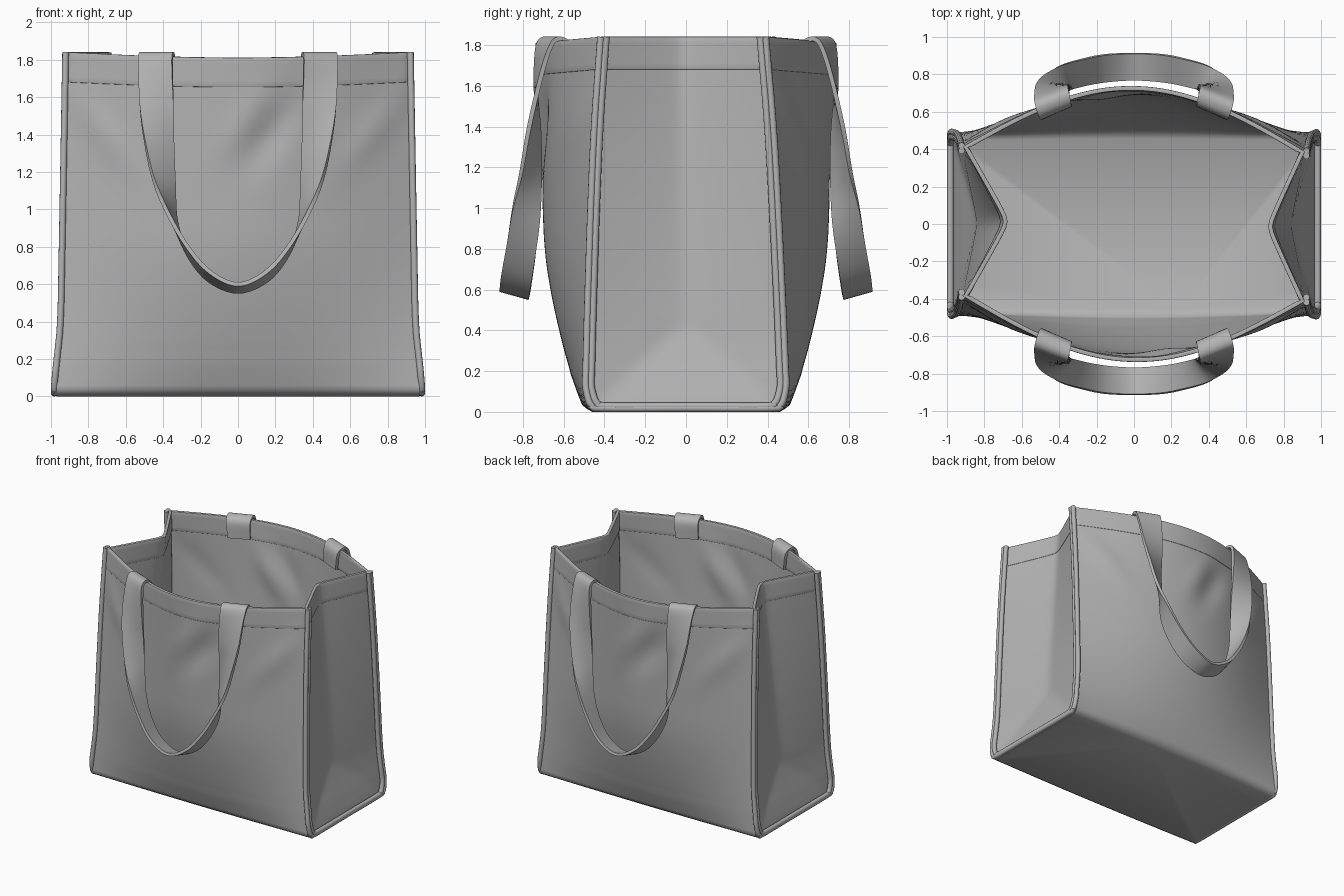
import bpy, bmesh, math
from mathutils import Vector

if "Cube" in bpy.data.objects:
    bpy.data.objects.remove(bpy.data.objects["Cube"], do_unlink=True)

canvas = bpy.data.materials.new("grey canvas")
canvas.use_nodes = True
GREY = (0.45, 0.45, 0.45, 1)
canvas.diffuse_color = GREY
canvas.node_tree.nodes["Principled BSDF"].inputs["Base Color"].default_value = GREY

# Height profiles: (z, distance from centre)
CORNER_X = [(0, .97), (.06, .97), (.2, .958), (.36, .937), (1, .925), (1.84, .91)]
CORNER_Y = [(0, .45), (.015, .475), (.035, .49), (.5, .475), (1, .455), (1.4, .435), (1.84, .40)]
MIDDLE_Y = [(0, .46), (.015, .485), (.035, .51), (.1, .535), (.2, .57), (.4, .622),
            (.6, .665), (.8, .695), (1.2, .71), (1.6, .725), (1.84, .735)]
FOLD_Z, FOLD_LOW = .45, .1


def lookup(table, z):
    for (z0, v0), (z1, v1) in zip(table, table[1:]):
        if z <= z1:
            return v0 + (v1 - v0) * max(0, z - z0) / (z1 - z0)
    return table[-1][1]


def profile(table, z):
    """Lookup with the kinks softened away from the base."""
    if z < .2 or z > 1.7:
        return lookup(table, z)
    return sum(lookup(table, z + d) for d in (-.1, -.05, 0, .05, .1)) / 5


def skew(z):
    """The rim is twisted slightly against the base."""
    return .014 * z / 1.84


def dent(x, z, cx, cz, angle, long, short):
    c, s = math.cos(angle), math.sin(angle)
    u = (x - cx) * c + (z - cz) * s
    v = (z - cz) * c - (x - cx) * s
    return math.exp(-(u / long) ** 2 - (v / short) ** 2)


def front_point(t, z):
    """Bowed front panel, t from -1 to 1."""
    xc, yc = profile(CORNER_X, z), profile(CORNER_Y, z)
    bow = math.cos(t * math.pi / 2)
    x = t * xc
    y = yc + (profile(MIDDLE_Y, z) - yc) * bow + skew(z) * t
    y -= .028 * dent(x, z, .17, 1.42, 1.0, .22, .09)
    y += .012 * dent(x, z, .02, 1.48, 1.0, .2, .08)
    for side in (-1, 1):
        y += .014 * dent(x, z, side * .72, 1.42, side * .9, .25, .08)
    return Vector((x, -y, z * (1 - .016 * bow)))


def side_point(t, z, fold_top):
    """Gusset folded inwards above a triangular crease."""
    xc, yc = profile(CORNER_X, z), profile(CORNER_Y, z)
    a = min(1, math.sqrt(t * t + .005))
    fold = lookup([(0, FOLD_LOW), (FOLD_Z, FOLD_LOW), (1.84, fold_top)], z)
    depth = min(fold * (1 - a), FOLD_LOW * z / FOLD_Z if z < FOLD_Z else 1)
    return Vector((xc - depth, t * yc - skew(z), z))


def ring(z, nu=56, nv=28):
    pts = []
    for turn, fold_top in ((1, .185), (-1, .23)):
        half = [front_point(2 * i / nu - 1, z) for i in range(nu)]
        half += [side_point(2 * i / nv - 1, z, fold_top) for i in range(nv)]
        pts += [Vector((turn * p.x, turn * p.y, p.z)) for p in half]
    return pts


def smooth_path(pts, steps=6):
    """Catmull-Rom interpolation through the points."""
    pts = [Vector(p) for p in pts]
    ext = [2 * pts[0] - pts[1]] + pts + [2 * pts[-1] - pts[-2]]
    out = []
    for p0, p1, p2, p3 in zip(ext, ext[1:], ext[2:], ext[3:]):
        for i in range(steps):
            t = i / steps
            out.append(.5 * (2 * p1 + (p2 - p0) * t + (2 * p0 - 5 * p1 + 4 * p2 - p3) * t * t
                             + (3 * p1 - p0 - 3 * p2 + p3) * t ** 3))
    return out + [pts[-1]]


def finish(obj):
    """Apply modifiers, colour and shade."""
    obj.data.materials.append(canvas)
    bpy.ops.object.select_all(action='DESELECT')
    obj.select_set(True)
    bpy.context.view_layer.objects.active = obj
    bpy.ops.object.convert(target='MESH')
    bpy.ops.object.shade_smooth_by_angle(angle=math.radians(50))


def skin(name, rows, closed, thickness, offset, floor=False, bevel=0):
    """Mesh through rows of points, given a thickness."""
    bm = bmesh.new()
    vr = [[bm.verts.new(p) for p in row] for row in rows]
    n = len(vr[0])
    for lo, hi in zip(vr, vr[1:]):
        for i in range(n if closed else n - 1):
            j = (i + 1) % n
            bm.faces.new((lo[i], lo[j], hi[j], hi[i]))
    if floor:
        bm.faces.new(list(reversed(vr[0])))
    mesh = bpy.data.meshes.new(name)
    bm.to_mesh(mesh)
    bm.free()
    obj = bpy.data.objects.new(name, mesh)
    bpy.context.collection.objects.link(obj)
    solid = obj.modifiers.new("thickness", 'SOLIDIFY')
    solid.thickness, solid.offset = thickness, offset
    if bevel:
        b = obj.modifiers.new("soft edge", 'BEVEL')
        b.width, b.segments = bevel, 2
        b.limit_method, b.angle_limit = 'ANGLE', math.radians(60)
    finish(obj)


# Bag walls and floor
levels = [0, .015, .035, .06, .1] + [.15 + i * (1.835 - .15) / 45 for i in range(46)]
skin("bag_body", [ring(z) for z in levels], True, .015, -1, floor=True)

# Doubled hem around the rim
skin("top_hem", [ring(1.68 + i * .0322) for i in range(6)], True, .024, -.75, bevel=.004)


# Rolled seams running down, under and up each gusset
def seam(name, side, inset):
    down = [(profile(CORNER_Y, z) - inset, z) for z in
            (1.84, 1.7, 1.5, 1.3, 1.1, .9, .7, .5, .36, .28, .2, .13)]
    yb, low = CORNER_Y[3][1] - inset, .02 + inset * .4
    down += [(yb - .002, .06 + inset * .4), (yb - .02, low + .012), (yb - .06, low)]
    path = down + [(0, low)] + [(-y, z) for y, z in reversed(down)]
    pts = smooth_path([(side * (profile(CORNER_X, z) + .012), y - side * skew(z), z)
                       for y, z in path], 4)
    cu = bpy.data.curves.new(name, 'CURVE')
    cu.dimensions = '3D'
    cu.bevel_depth, cu.bevel_resolution, cu.use_fill_caps = .018, 3, True
    sp = cu.splines.new('POLY')
    sp.points.add(len(pts) - 1)
    for q, p in zip(sp.points, pts):
        q.co = (*p, 1)
    obj = bpy.data.objects.new(name, cu)
    bpy.context.collection.objects.link(obj)
    finish(obj)


for label, side in (("left", 1), ("right", -1)):
    seam(label + "_outer_seam", side, -.004)
    seam(label + "_inner_seam", side, .022)

# Twisted strap handles: near and far edge of half a strap, inside of rim to lowest point
NEAR = [(.49, .57, 1.67), (.505, .57, 1.79), (.52, .605, 1.828), (.53, .65, 1.815),
        (.53, .69, 1.72), (.525, .735, 1.55), (.50, .775, 1.37), (.455, .81, 1.17),
        (.385, .85, 1.0), (.28, .88, .815), (.155, .905, .67), (0, .912, .60)]
FAR = [(.335, .64, 1.67), (.338, .64, 1.79), (.342, .675, 1.828), (.35, .72, 1.815),
       (.35, .735, 1.72), (.345, .735, 1.55), (.345, .72, 1.37), (.34, .715, 1.15),
       (.33, .72, .93), (.265, .74, .755), (.155, .76, .62), (0, .77, .56)]


def whole(edge):
    return smooth_path(edge + [(-x, y, z) for x, y, z in reversed(edge[:-1])])


near, far = whole(NEAR), whole(FAR)
for name, s in (("back_handle", 1), ("front_handle", -1)):
    rows = [[a.lerp(b, k / 4) for k in range(5)] for a, b in zip(near, far)]
    rows = [[Vector((s * p.x, s * p.y, p.z)) for p in row] for row in rows]
    skin(name, rows, False, .022, 0)
